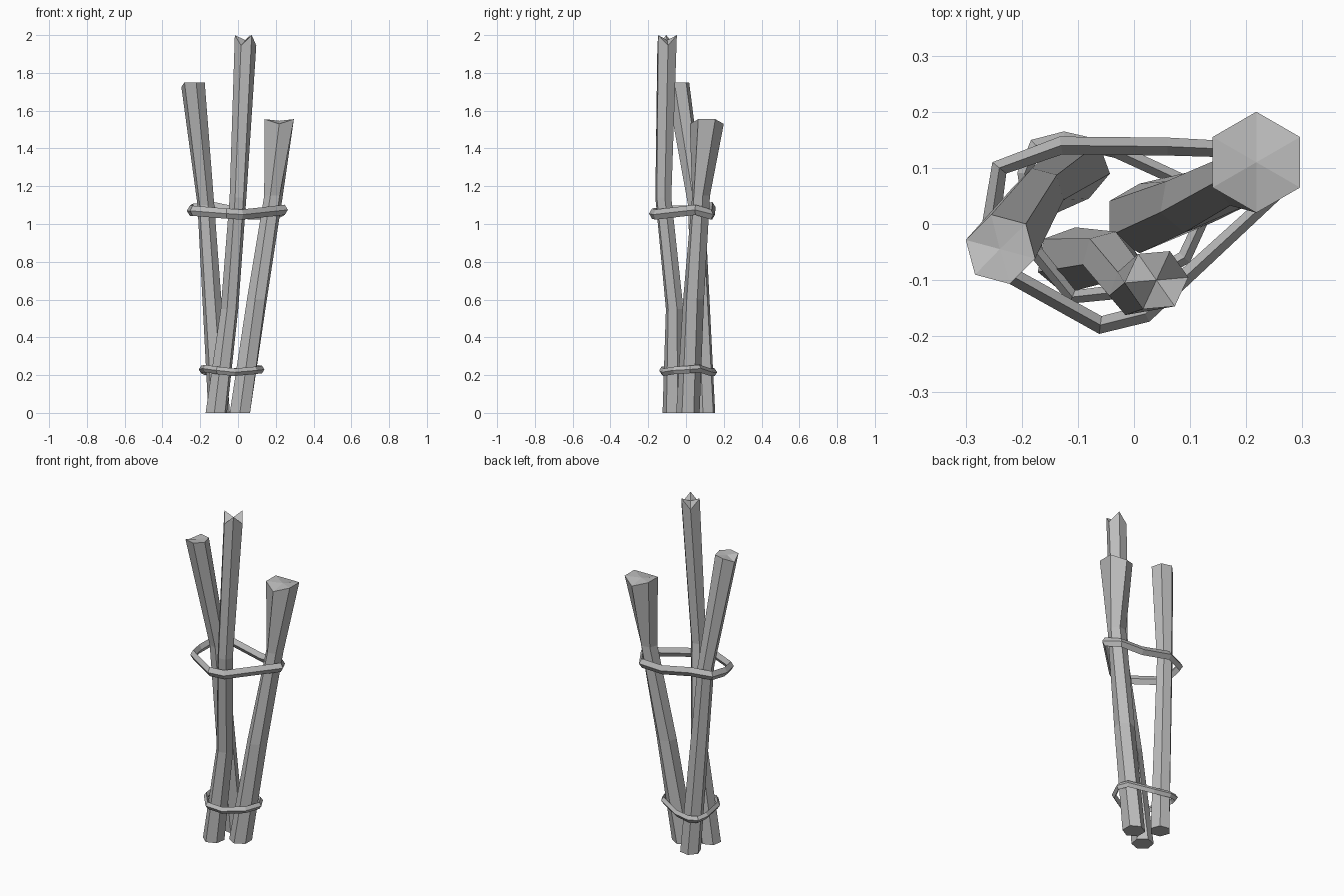
import bpy, bmesh
from math import cos, sin, radians
from mathutils import Vector

cube = bpy.data.objects.get("Cube")
if cube:
    bpy.data.objects.remove(cube, do_unlink=True)

GREY = (0.5, 0.5, 0.5, 1)
mat = bpy.data.materials.new("grey wood")
mat.use_nodes = True
mat.diffuse_color = GREY
mat.node_tree.nodes["Principled BSDF"].inputs["Base Color"].default_value = GREY


def finish(name, bm):
    bmesh.ops.recalc_face_normals(bm, faces=bm.faces)
    mesh = bpy.data.meshes.new(name)
    bm.to_mesh(mesh)
    bm.free()
    mesh.materials.append(mat)
    obj = bpy.data.objects.new(name, mesh)
    bpy.context.collection.objects.link(obj)


def bridge(bm, a, b):
    n = len(a)
    for i in range(n):
        bm.faces.new((a[i], a[(i + 1) % n], b[(i + 1) % n], b[i]))


def stick(name, sections, low_corners, drop):
    """Loft six-sided sections (x, y, z, radius, turn) with a chipped top."""
    bm = bmesh.new()
    rings = []
    for x, y, z, r, turn in sections:
        angles = [radians(turn + 60 * k) for k in range(6)]
        rings.append([bm.verts.new((x + r * cos(a), y + r * sin(a), z)) for a in angles])
    for k in low_corners:
        rings[-1][k].co.z -= drop
    for a, b in zip(rings, rings[1:]):
        bridge(bm, a, b)
    bm.faces.new(rings[0][::-1])
    cap = bm.faces.new(rings[-1])
    bmesh.ops.poke(bm, faces=[cap])
    finish(name, bm)


def binding(name, path, wide, tall):
    """Closed loop with a diamond cross-section."""
    bm = bmesh.new()
    pts = [Vector(p) for p in path]
    rings = []
    for i, p in enumerate(pts):
        d = (p - pts[i - 1]).normalized() + (pts[(i + 1) % len(pts)] - p).normalized()
        side = Vector((d.y, -d.x, 0)).normalized() * wide
        up = Vector((0, 0, tall))
        rings.append([bm.verts.new(p + o) for o in (side, up, -side, -up)])
    for i, ring in enumerate(rings):
        bridge(bm, rings[i - 1], ring)
    finish(name, bm)


# Three leaning sticks
stick("tall_stick", [(-.115, -.065, 0, .06, 20), (-.045, -.06, .55, .048, 15),
                     (0, -.12, 1.14, .045, 10), (.04, -.1, 2, .057, 5)], (0, 2, 4), .055)
stick("right_stick", [(-.1, .1, 0, .058, -10), (-.17, .055, 1.1, .046, -15),
                      (-.238, -.045, 1.75, .064, -15)], (3,), .025)
stick("left_stick", [(.01, .01, 0, .062, 30), (.1, .04, .6, .056, 20),
                     (.188, .08, 1.15, .05, 10), (.218, .11, 1.555, .09, 30)], (1, 4), .025)

# Two bindings around the bundle
binding("upper_binding", [(-.255, 0, 1.07), (-.24, .1, 1.08), (-.13, .14, 1.09),
                          (.06, .138, 1.05), (.2, .132, 1.05), (.248, .05, 1.075),
                          (.02, -.16, 1.05), (-.06, -.18, 1.055), (-.24, -.08, 1.07)], .016, .027)
binding("lower_binding", [(-.195, .09, .23), (-.175, .14, .22), (-.125, .152, .215),
                          (-.03, .13, .215), (.1, .07, .235), (.127, .02, .23),
                          (.09, -.06, .225), (-.02, -.12, .215), (-.11, -.13, .225),
                          (-.175, -.05, .235)], .013, .02)
